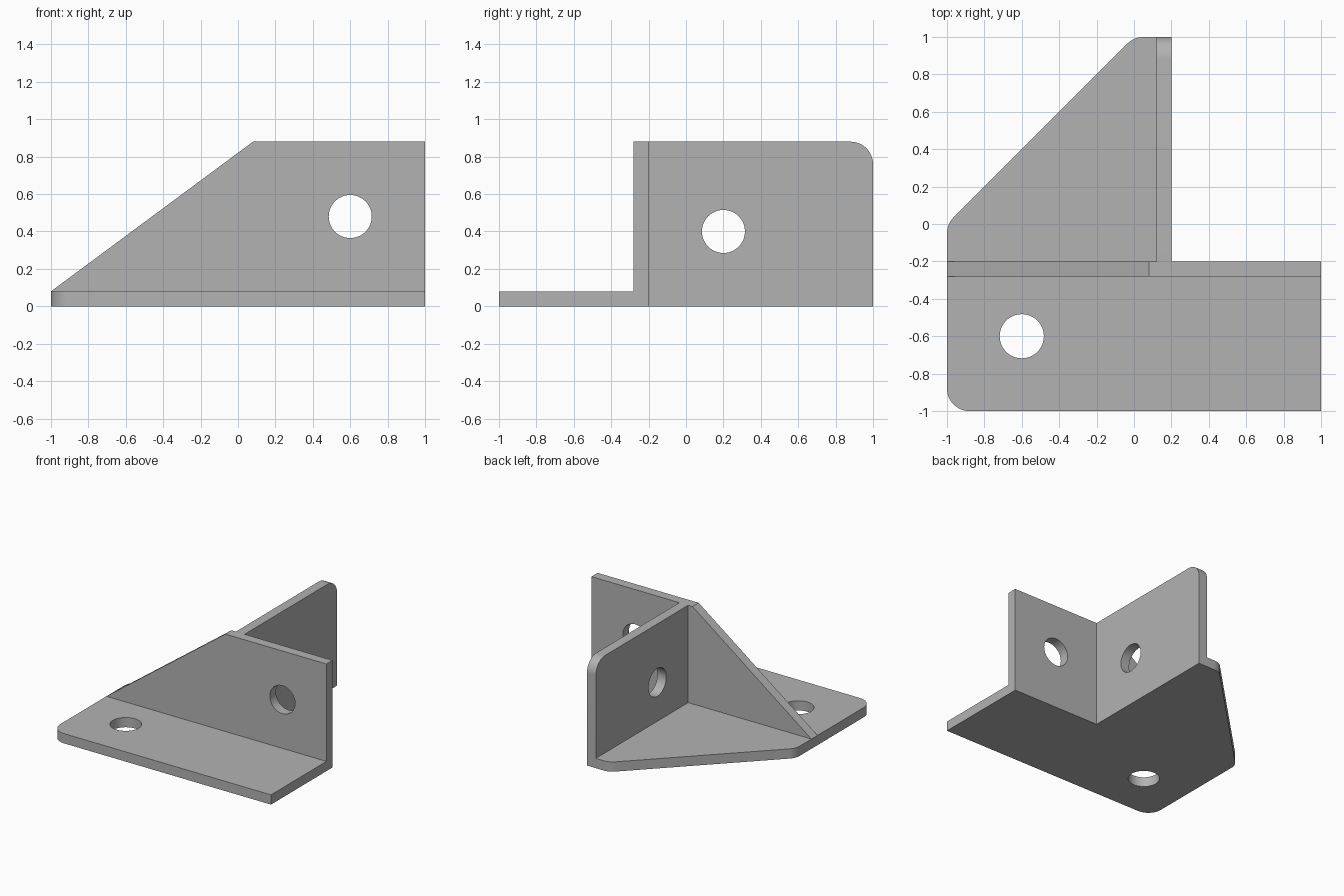
import bpy
import bmesh
import math
from mathutils import Vector

cube = bpy.data.objects.get("Cube")
if cube:
    bpy.data.objects.remove(cube, do_unlink=True)

# One plain metal colour
GREY = (0.45, 0.45, 0.45, 1)
metal = bpy.data.materials.new("grey_metal")
metal.use_nodes = True
metal.diffuse_color = GREY
metal.node_tree.nodes["Principled BSDF"].inputs["Base Color"].default_value = GREY

T = 0.08        # sheet thickness
H = 0.88        # wall height
R = 0.12        # corner radius
HOLE = 0.115    # hole radius
EMBED = T / 2   # overlap between fused sheets

# Place a profile point (u, v) at depth w along the named axis
PLACE = {
    "x": lambda u, v, w: (w, u, v),
    "y": lambda u, v, w: (u, w, v),
    "z": lambda u, v, w: (u, v, w),
}


def rounded(corners, steps=12):
    """Outline from (u, v, radius) corners, with arcs where radius > 0."""
    outline = []
    for i, (u, v, r) in enumerate(corners):
        p = Vector((u, v))
        if not r:
            outline.append(p)
            continue
        a = (Vector(corners[i - 1][:2]) - p).normalized()
        b = (Vector(corners[(i + 1) % len(corners)][:2]) - p).normalized()
        half = a.angle(b) / 2
        centre = p + (a + b).normalized() * r / math.sin(half)
        start = p + a * r / math.tan(half) - centre
        end = p + b * r / math.tan(half) - centre
        sweep = math.pi - 2 * half
        for k in range(steps + 1):
            t = k / steps
            arc = (start * math.sin((1 - t) * sweep) + end * math.sin(t * sweep)) / math.sin(sweep)
            outline.append(centre + arc)
    return outline


def prism(name, outline, axis, low, high):
    """Extrude an outline between two depths along an axis."""
    bm = bmesh.new()
    base = bm.faces.new([bm.verts.new(PLACE[axis](u, v, low)) for u, v in outline])
    new = bmesh.ops.extrude_face_region(bm, geom=[base], use_keep_orig=True)["geom"]
    shift = Vector(PLACE[axis](0, 0, high - low))
    bmesh.ops.translate(bm, vec=shift, verts=[g for g in new if isinstance(g, bmesh.types.BMVert)])
    bmesh.ops.recalc_face_normals(bm, faces=bm.faces)
    mesh = bpy.data.meshes.new(name)
    bm.to_mesh(mesh)
    bm.free()
    mesh.materials.append(metal)
    obj = bpy.data.objects.new(name, mesh)
    bpy.context.collection.objects.link(obj)
    return obj


def combine(target, tool, operation):
    """Apply a boolean and discard the tool object."""
    mod = target.modifiers.new("combine", "BOOLEAN")
    mod.operation = operation
    mod.solver = "EXACT"
    mod.object = tool
    bpy.context.view_layer.objects.active = target
    bpy.ops.object.modifier_apply(modifier=mod.name)
    bpy.data.objects.remove(tool, do_unlink=True)


def drill(target, axis, u, v, low, high, radius=HOLE, sides=48):
    """Cut a round hole through a sheet."""
    angles = [math.tau * k / sides for k in range(sides)]
    circle = [(u + radius * math.cos(a), v + radius * math.sin(a)) for a in angles]
    cutter = prism("hole_cutter", circle, axis, low - EMBED, high + EMBED)
    cutter.hide_render = True
    combine(target, cutter, "DIFFERENCE")


# Base plate with a notched, slanted outline
base_outline = rounded([
    (-1, -1, R), (1, -1, 0), (1, -0.2, 0), (0.2, -0.2, 0),
    (0.2, 1, 0), (0, 1, R), (-1, 0, R)])
bracket = prism("corner_bracket", base_outline, "z", 0, T)
drill(bracket, "z", -0.6, -0.6, 0, T, 0.118)

# Front wall with a sloping gusset
front_outline = rounded([
    (-1, EMBED, 0), (1, EMBED, 0), (1, H, 0), (0.08, H, 0), (-1, T, 0)])
front_wall = prism("front_wall", front_outline, "y", -0.2 - T, -0.2)
drill(front_wall, "y", 0.6, 0.48, -0.2 - T, -0.2)

# Side wall with a rounded rear top corner
side_outline = rounded([
    (-0.2 - EMBED, EMBED, 0), (1, EMBED, 0), (1, H, R), (-0.2 - EMBED, H, 0)])
side_wall = prism("side_wall", side_outline, "x", 0.2 - T, 0.2)
drill(side_wall, "x", 0.2, 0.4, 0.2 - T, 0.2)

# Fuse the sheets into one solid
for wall in (front_wall, side_wall):
    combine(bracket, wall, "UNION")

# Smooth arcs, sharp sheet edges
bpy.ops.object.select_all(action="DESELECT")
bracket.select_set(True)
bpy.context.view_layer.objects.active = bracket
bpy.ops.object.shade_smooth_by_angle(angle=math.radians(30))
